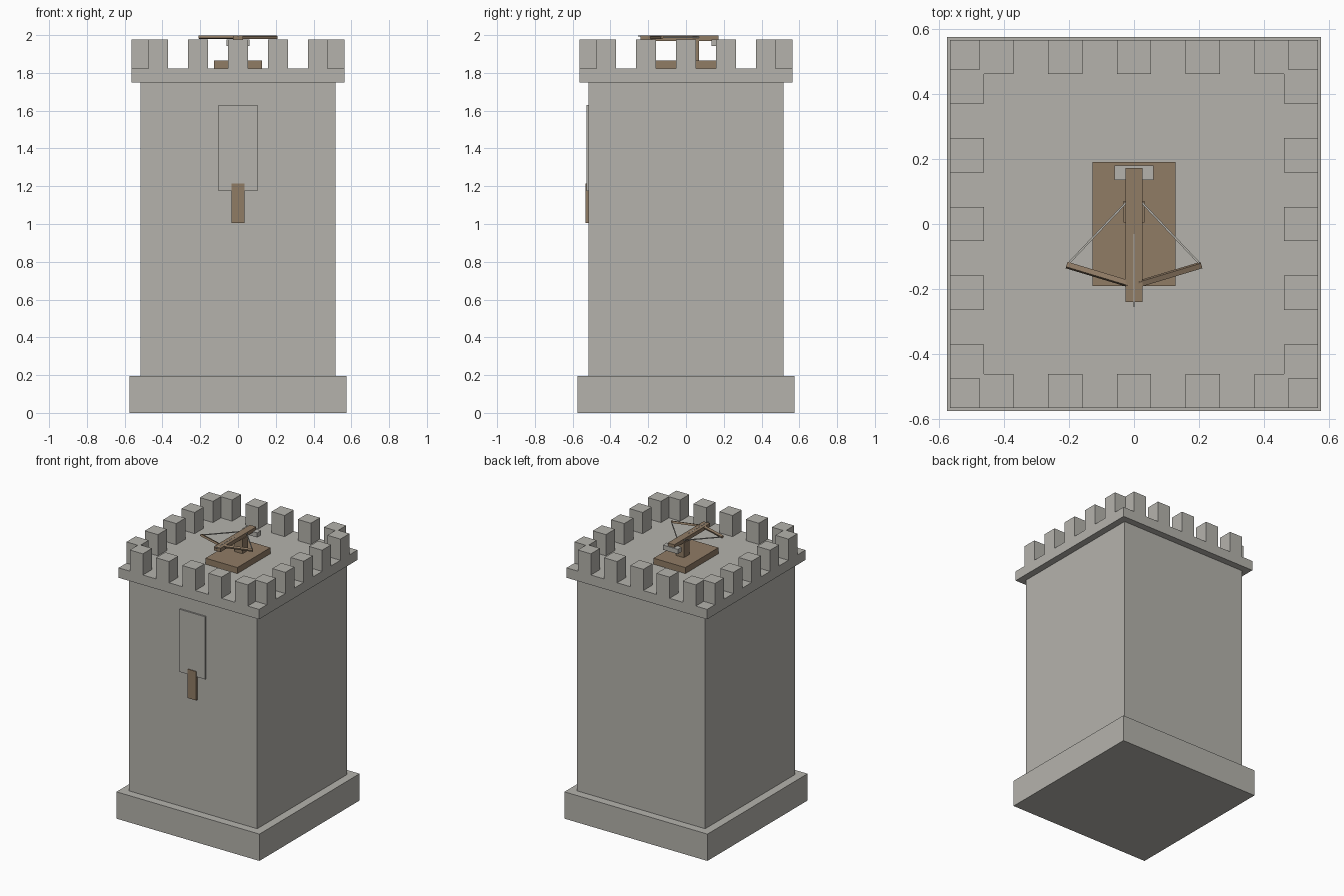
import bpy, bmesh, math
from mathutils import Vector, Matrix

if "Cube" in bpy.data.objects:
    bpy.data.objects.remove(bpy.data.objects["Cube"])


def material(name, rgb):
    m = bpy.data.materials.new(name)
    m.diffuse_color = (*rgb, 1)
    m.use_nodes = True
    m.node_tree.nodes["Principled BSDF"].inputs["Base Color"].default_value = m.diffuse_color
    return m


STONE = material("grey stone", (0.46, 0.45, 0.415))
WOOD = material("brown wood", (0.28, 0.20, 0.13))


def make(name, mat, boxes):
    """One object from boxes given as (x0, x1, y0, y1, z0, z1)."""
    bm = bmesh.new()
    for x0, x1, y0, y1, z0, z1 in boxes:
        m = (Matrix.Translation(((x0 + x1) / 2, (y0 + y1) / 2, (z0 + z1) / 2))
             @ Matrix.Diagonal((x1 - x0, y1 - y0, z1 - z0, 1)))
        bmesh.ops.create_cube(bm, size=1, matrix=m)
    me = bpy.data.meshes.new(name)
    bm.to_mesh(me)
    bm.free()
    me.materials.append(mat)
    ob = bpy.data.objects.new(name, me)
    bpy.context.collection.objects.link(ob)
    return ob


def beam(name, mat, a, b, width, height, roll=0):
    """A square bar from point a to point b."""
    a, b = Vector(a), Vector(b)
    d = b - a
    h = d.length / 2
    ob = make(name, mat, [(-h, h, -width / 2, width / 2, -height / 2, height / 2)])
    ob.matrix_world = (Matrix.Translation((a + b) / 2)
                       @ Matrix.Rotation(math.atan2(d.y, d.x), 4, 'Z')
                       @ Matrix.Rotation(-math.asin(d.z / d.length), 4, 'Y')
                       @ Matrix.Rotation(roll, 4, 'X'))
    return ob


# Tower body
make("plinth", STONE, [(-.575, .575, -.575, .575, 0, .195)])
make("tower_shaft", STONE, [(-.515, .515, -.515, .515, .195, 1.75)])
make("parapet_deck", STONE, [(-.565, .565, -.565, .565, 1.75, 1.822)])

# Five merlons on each side; the end ones meet and leave a corner notch
for side, s in (("front", -1), ("back", 1)):
    lo, hi = sorted((s * .46, s * .565))
    row = [(c - .0525, c + .0525) for c in (-.422, -.211, 0, .211, .422)]
    make(side + "_merlons", STONE, [(a, b, lo, hi, 1.82, 1.976) for a, b in row])
    make(("left" if s < 0 else "right") + "_merlons", STONE,
         [(lo, hi, a, b, 1.82, 1.976) for a, b in row])

# Wall hanging
make("wall_panel", STONE, [(-.104, .104, -.526, -.514, 1.175, 1.63)])
make("wall_strip", WOOD, [(-.035, .035, -.531, -.514, 1.005, 1.215)])

# Bolt thrower
make("thrower_base", WOOD, [(-.128, .128, -.19, .19, 1.82, 1.866)])
make("thrower_post", WOOD, [(-.032, .032, .005, .07, 1.866, 1.972)])
make("thrower_stock", WOOD, [(-.026, .026, -.24, .172, 1.97, 1.997)])
make("winch_block", STONE, [(-.06, .06, .135, .18, 1.942, 1.976)])
make("bolt", STONE, [(-.002, .002, -.255, -.03, 1.992, 1.998)])
for name, s in (("left", -1), ("right", 1)):
    beam(name + "_bow_arm", WOOD, (s * .015, -.184, 1.989), (s * .207, -.126, 1.989),
         .017, .014, math.radians(20))
    beam(name + "_bowstring", STONE, (s * .2, -.12, 1.989), (s * .022, .068, 1.989),
         .006, .006)
